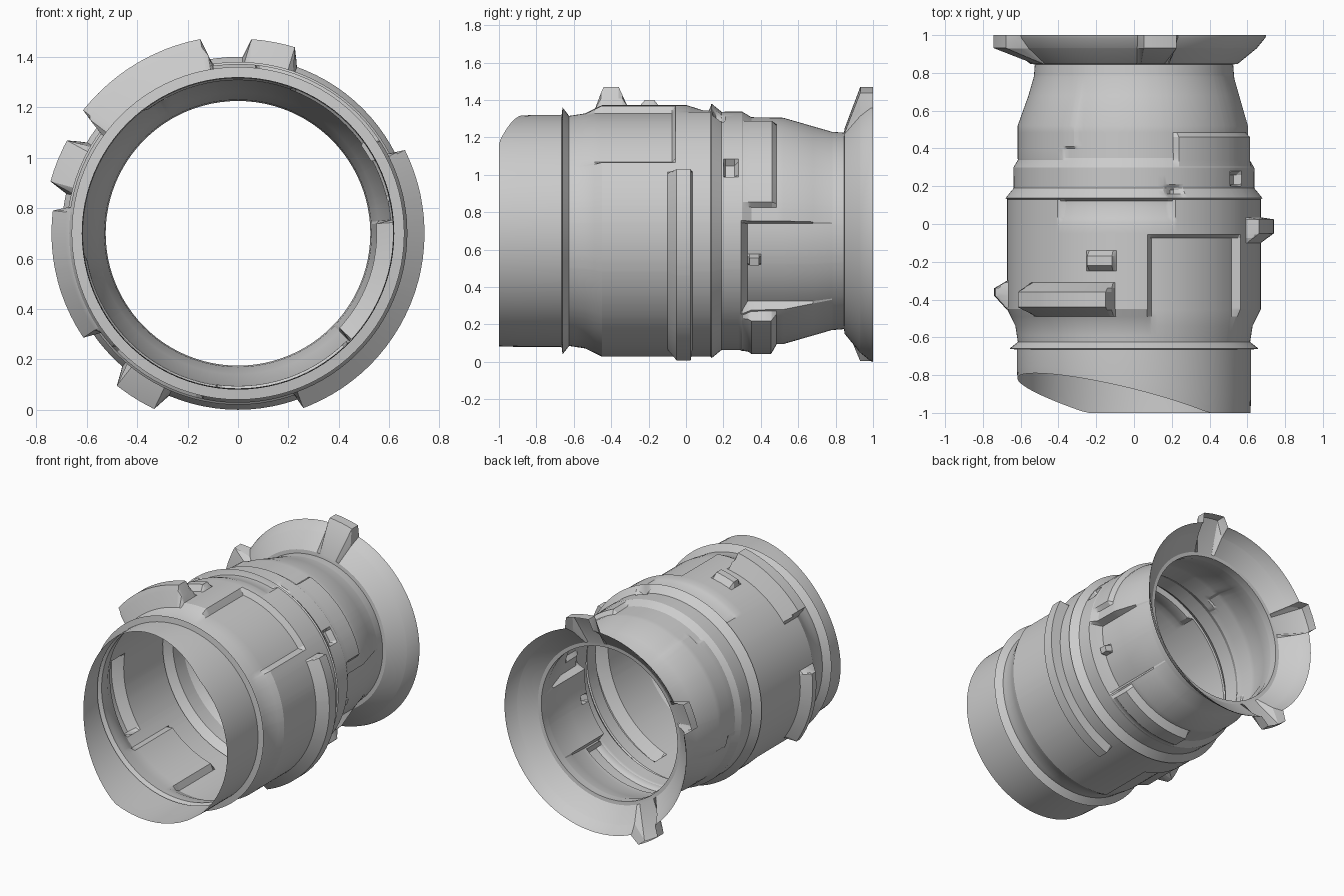
import bpy
from math import sin, cos, radians

if "Cube" in bpy.data.objects:
    bpy.data.objects.remove(bpy.data.objects["Cube"])

CZ = 0.70  # height of the tube axis, which runs along y


def ramp(v, lo, hi, d0, d1):
    """0 outside lo..hi, 1 inside, with linear walls of width d0 / d1."""
    return max(0.0, min(1.0, (v - lo) / d0, (hi - v) / d1))


def base_radius(profile, y):
    for (y0, r0), (y1, r1) in zip(profile, profile[1:]):
        if y <= y1:
            return r0 + (r1 - r0) * (y - y0) / (y1 - y0)
    return profile[-1][1]


def unique(values, tol):
    out = []
    for v in sorted(values):
        if not out or v - out[-1] > tol:
            out.append(v)
    return out


def shell(name, profile, features=(), remap=None):
    """Revolved skin with raised pads and sunk pockets.
    feature: kind, angle0, angle1, angle wall, y0, y1, wall0, wall1, radius"""
    ys = [p[0] for p in profile]
    angs = [i * 3.75 for i in range(96)]
    for k, a0, a1, da, y0, y1, d0, d1, rad in features:
        ys += [y0, y0 + d0, y1 - d1, y1]
        angs += [a % 360 for a in (a0, a0 + da, a1 - da, a1)]
    lo, hi = profile[0][0], profile[-1][0]
    ys = unique([y for y in ys if lo <= y <= hi], 0.0008)
    angs = unique(angs, 0.08)
    n = len(angs)
    verts, faces = [], []
    for y in ys:
        for a in angs:
            r = base_radius(profile, y)
            for k, a0, a1, da, y0, y1, d0, d1, rad in features:
                half = (a1 - a0) / 2
                d = (a - (a0 + a1) / 2 + 180) % 360 - 180
                w = min(ramp(d, -half, half, da, da), ramp(y, y0, y1, d0, d1))
                target = max(r, rad) if k == 'pad' else min(r, rad)
                r += w * (target - r)
            yy = remap(y, a) if remap else y
            verts.append((r * cos(radians(a)), yy, CZ + r * sin(radians(a))))
    for i in range(len(ys) - 1):
        for j in range(n):
            k = (j + 1) % n
            faces.append((i * n + j, (i + 1) * n + j, (i + 1) * n + k, i * n + k))
    me = bpy.data.meshes.new(name)
    me.from_pydata(verts, [], faces)
    ob = bpy.data.objects.new(name, me)
    bpy.context.collection.objects.link(ob)
    bpy.ops.object.select_all(action='DESELECT')
    ob.select_set(True)
    bpy.context.view_layer.objects.active = ob
    bpy.ops.object.shade_smooth_by_angle(angle=radians(22))
    return ob


# Front sleeve, with its rim scooped away on the upper left
def scoop(y, a):
    d = (a - 148 + 180) % 360 - 180
    front = -1 + (0.21 * cos(radians(d * 90 / 98)) if abs(d) < 98 else 0)
    return -0.665 + (y + 0.665) * (-0.665 - front) / 0.335


shell("front_sleeve", [(-1, .617), (-.9, .62), (-.665, .62)], remap=scoop)

# Thin flared lip between sleeve and body
shell("flared_lip", [(-.665, .62), (-.66, .66), (-.625, .615)])

# Main body: stepped barrel with lugs, pads and pockets
body_profile = [(-.625, .615), (-.54, .628), (-.45, .672), (.13, .672), (.137, .68),
                (.19, .637), (.30, .638), (.35, .608), (.52, .605), (.78, .53), (.845, .525)]
body_features = [
    # top-left and left lugs, right-hand band
    ('pad', 98.5, 144, 2.5, -.49, -.31, .05, .05, .785),
    ('pad', 171, 216, 2, -.455, -.30, .075, .04, .74),
    ('pad', -71, 28, 1.5, -.10, .035, .05, .01, .74),
    # small top block
    ('pad', 98, 112, 1.5, -.25, -.14, .03, .03, .71),
    # sunk panels, upper right and lower left
    ('cut', 33, 84, 2.5, -.60, -.055, .01, .02, .634),
    ('cut', 222, 258, 2.5, -.60, -.055, .01, .02, .634),
    # channel across the top
    ('cut', 71, 127, 3, .005, .135, .085, .012, .645),
    # side pads and the recess between them
    ('pad', 12, 70, 2, .295, .485, .01, .025, .634),
    ('pad', -98, -45, 2, .29, .485, .06, .03, .658),
    ('cut', -44, 5, 1, .295, .80, .035, .01, .55),
    ('pad', -19, -13, 1, .33, .40, .01, .01, .598),
    # left rear pad and its stepped corner
    ('pad', 119, 197, 2, .40, .68, .01, .16, .616),
    ('pad', 126, 190, 2, .33, .42, .02, .02, .616),
    # small slots
    ('cut', 27, 37, 1.5, .20, .28, .01, .02, .60),
    ('cut', 66, 76, 4, .14, .21, .02, .03, .615),
]
shell("main_body", body_profile, body_features)

# Conical rear flange with three tabs
tabs = [('pad', c - 9, c + 9, 2.5, .848, 1.03, .085, .02, .772) for c in (79.5, 158, 238)]
shell("rear_flange", [(.845, .525), (.848, .55), (.93, .65), (.985, .695), (1.0, .70)], tabs)
